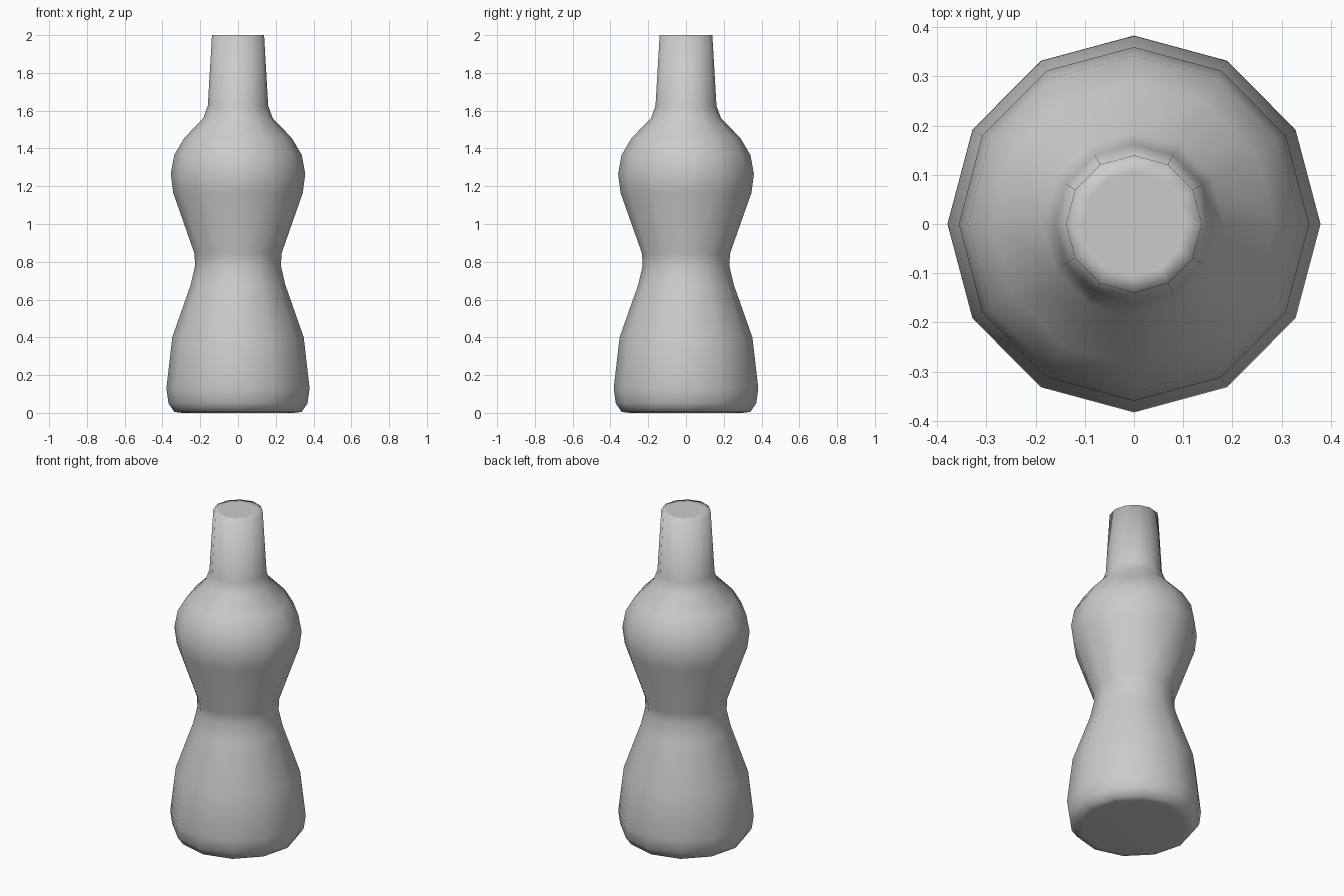
import bpy, bmesh
from math import cos, sin, tau

if "Cube" in bpy.data.objects:
    bpy.data.objects.remove(bpy.data.objects["Cube"])

SIDES = 12
# (radius, height) from the base inset up to the top inset
PROFILE = [(0.295, 0.0), (0.337, 0.005), (0.368, 0.05), (0.379, 0.13),
           (0.348, 0.40), (0.25, 0.68), (0.227, 0.78), (0.231, 0.845),
           (0.343, 1.165), (0.356, 1.265), (0.338, 1.365), (0.285, 1.455),
           (0.184, 1.56), (0.16, 1.625), (0.138, 2.0), (0.105, 2.0)]

# Bottle body: profile spun around z
bm = bmesh.new()
rings = [[bm.verts.new((r * cos(tau * i / SIDES), 1.01 * r * sin(tau * i / SIDES), z))
          for i in range(SIDES)] for r, z in PROFILE]
for low, high in zip(rings, rings[1:]):
    for i in range(SIDES):
        j = (i + 1) % SIDES
        bm.faces.new((low[i], low[j], high[j], high[i]))

# Closed base and top
bm.faces.new(rings[0][::-1])
bm.faces.new(rings[-1])
for face in bm.faces:
    face.smooth = True

mesh = bpy.data.meshes.new("bottle")
bm.to_mesh(mesh)
bm.free()
bpy.context.collection.objects.link(bpy.data.objects.new("bottle", mesh))
